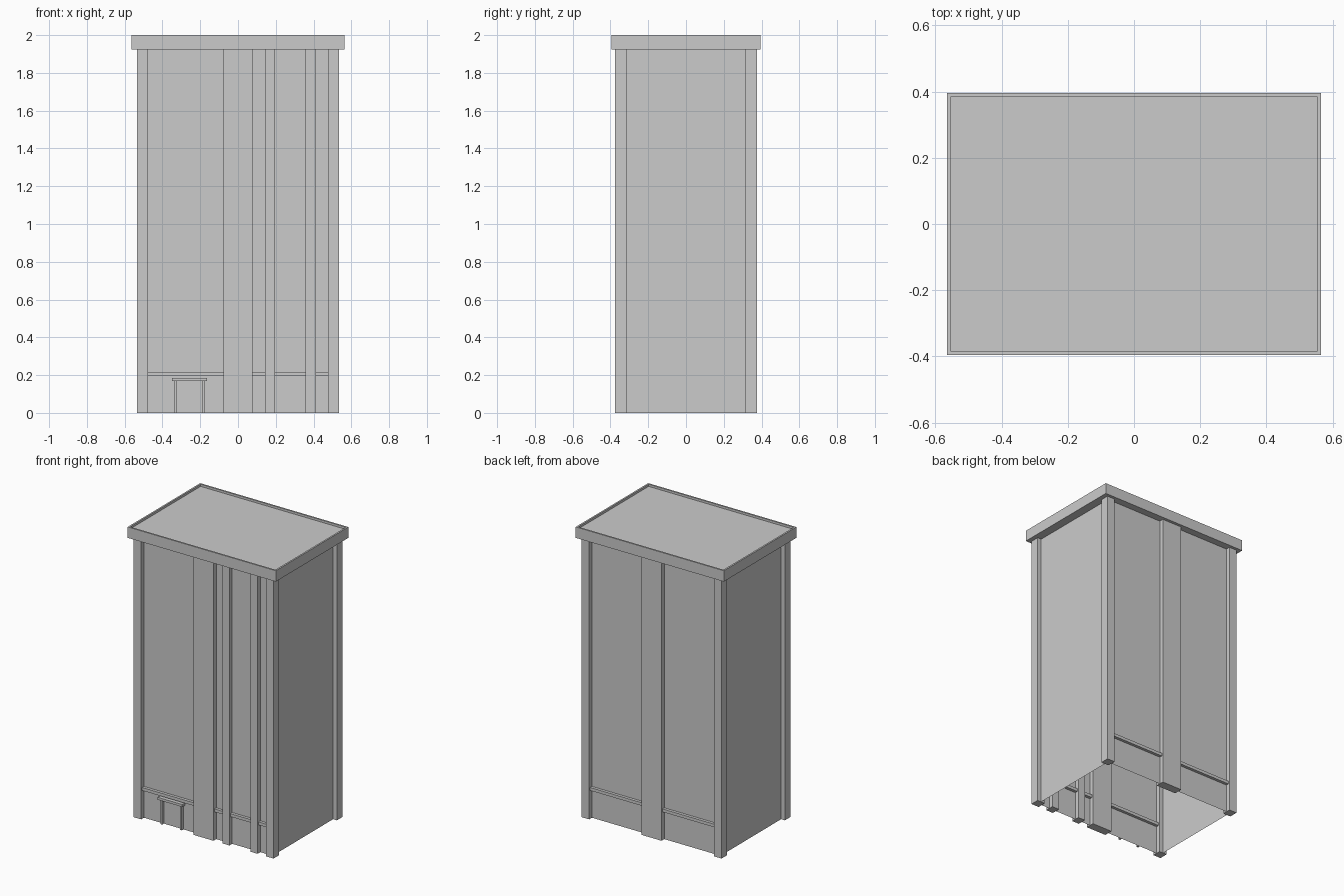
import bpy, bmesh

if "Cube" in bpy.data.objects:
    bpy.data.objects.remove(bpy.data.objects["Cube"])

HX, HY = 0.505, 0.345      # wall planes
TOP = 1.925                # underside of the roof slab


def finish(name, bm):
    mesh = bpy.data.meshes.new(name)
    bm.to_mesh(mesh)
    bm.free()
    obj = bpy.data.objects.new(name, mesh)
    bpy.context.collection.objects.link(obj)
    return obj


def box_mesh(x0, x1, y0, y1, z0, z1):
    bm = bmesh.new()
    bmesh.ops.create_cube(bm, size=1)
    for v in bm.verts:
        v.co.x = x1 if v.co.x > 0 else x0
        v.co.y = y1 if v.co.y > 0 else y0
        v.co.z = z1 if v.co.z > 0 else z0
    return bm


def box(name, *bounds):
    return finish(name, box_mesh(*bounds))


# Thin wall shell, open underneath (the roof slab closes the top)
bm = box_mesh(-HX, HX, -HY, HY, 0, TOP)
bm.normal_update()
caps = [f for f in bm.faces if abs(f.normal.z) > 0.5]
bmesh.ops.delete(bm, geom=caps, context='FACES_ONLY')
finish("walls", bm)

# Roof slab with a shallow recess inside a narrow rim
bm = box_mesh(-0.565, 0.565, -0.395, 0.395, TOP, 2.0)
bm.normal_update()
top = [f for f in bm.faces if f.normal.z > 0.5]
bmesh.ops.inset_region(bm, faces=top, thickness=0.016)
floor = bmesh.ops.extrude_face_region(bm, geom=top)
bmesh.ops.delete(bm, geom=top, context='FACES_ONLY')
verts = [g for g in floor["geom"] if isinstance(g, bmesh.types.BMVert)]
bmesh.ops.translate(bm, verts=verts, vec=(0, 0, -0.015))
bmesh.ops.recalc_face_normals(bm, faces=bm.faces)
finish("roof_slab", bm)


# Pillars straddling the walls
def pillar(name, x, side, half_width):
    y = side * HY
    box(name, x - half_width, x + half_width, y - 0.03, y + 0.03, 0, TOP)


for label, side in (("front", -1), ("back", 1)):
    pillar(label + "_left_corner_pillar", -HX, side, 0.029)
    pillar(label + "_right_corner_pillar", HX, side, 0.029)
    pillar(label + "_centre_pillar", 0, side, 0.076)
    # Horizontal ledge running between the corner pillars
    y = side * HY
    box(label + "_ledge", -HX, HX, y - 0.02, y + 0.02, 0.195, 0.216)

for i, x in enumerate((0.17, 0.385)):
    pillar(f"front_slim_pillar_{i + 1}", x, -1, 0.027)

# Door surround on the front left
for label, x in (("left", -0.331), ("right", -0.182)):
    box(label + "_door_post", x - 0.007, x + 0.007, -HY - 0.018, -HY, 0, 0.17)
box("door_lintel", -0.35, -0.163, -HY - 0.03, -HY, 0.169, 0.186)
